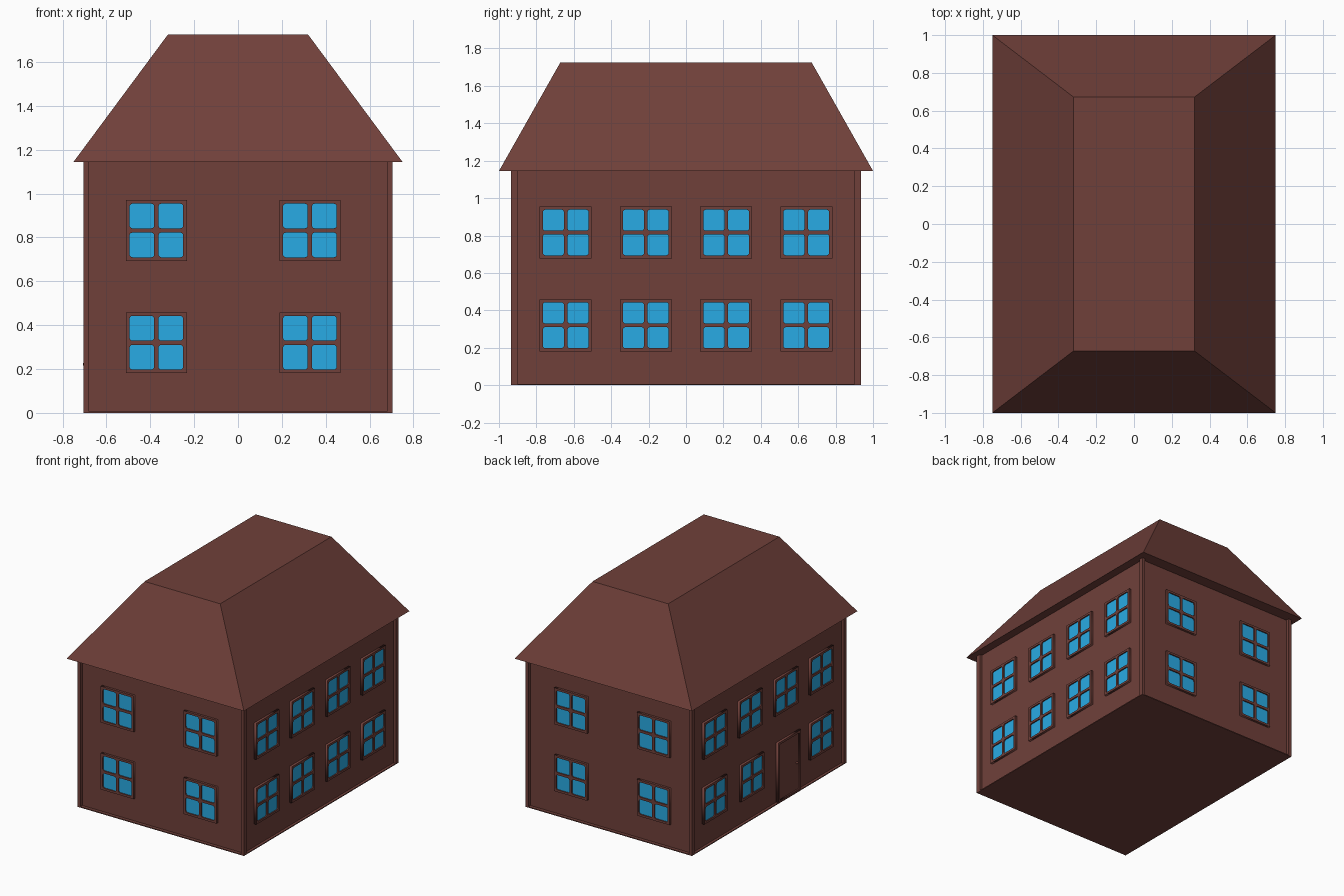
import bpy, math
from mathutils import Matrix, Vector

if "Cube" in bpy.data.objects:
    bpy.data.objects.remove(bpy.data.objects["Cube"])

def material(name, rgb):
    m = bpy.data.materials.new(name)
    m.diffuse_color = (*rgb, 1)
    m.use_nodes = True
    m.node_tree.nodes["Principled BSDF"].inputs["Base Color"].default_value = m.diffuse_color
    return m

BROWN = material("brown", (0.162, 0.051, 0.042))
BLUE = material("window_blue", (0.022, 0.407, 0.783))

WX, WY = 0.685, 0.91      # wall half sizes
OX, OY = 0.705, 0.935     # outer half sizes at the corner posts
EAVE = 1.145

def link(name, mesh, mat, matrix=None):
    if not mesh.materials:
        mesh.materials.append(mat)
    ob = bpy.data.objects.new(name, mesh)
    bpy.context.collection.objects.link(ob)
    if matrix:
        ob.matrix_world = matrix
    return ob

def frustum(name, lo, hi, mat, top=None, matrix=None):
    """Box from lo to hi; top = (half x, half y) narrows the upper face."""
    (x0, y0, z0), (x1, y1, z1) = lo, hi
    a, b = (x0, x1), (y0, y1)
    c, d = ((-top[0], top[0]), (-top[1], top[1])) if top else (a, b)
    v = [(p[i], q[j], z) for p, q, z in ((a, b, z0), (c, d, z1))
         for i, j in ((0, 0), (1, 0), (1, 1), (0, 1))]
    f = [(3, 2, 1, 0), (4, 5, 6, 7)] + [(i, (i + 1) % 4, (i + 1) % 4 + 4, i + 4) for i in range(4)]
    me = bpy.data.meshes.new(name)
    me.from_pydata(v, [], f)
    return link(name, me, mat, matrix)

def rounded_rect(cx, cy, w, h, r, steps=3):
    pts = []
    for k, (sx, sy) in enumerate(((1, 1), (-1, 1), (-1, -1), (1, -1))):
        for s in range(steps + 1 if r else 1):
            t = math.pi / 2 * (k + s / steps)
            pts.append((cx + sx * (w / 2 - r) + r * math.cos(t),
                        cy + sy * (h / 2 - r) + r * math.sin(t)))
    return pts

def outline_plate(name, outlines, depth):
    """Flat plate with holes, in the XZ plane, from y=0 out to y=-depth."""
    cu = bpy.data.curves.new(name, 'CURVE')
    cu.dimensions, cu.fill_mode, cu.extrude = '2D', 'BOTH', depth / 2
    for pts in outlines:
        sp = cu.splines.new('POLY')
        sp.points.add(len(pts) - 1)
        for p, (x, y) in zip(sp.points, pts):
            p.co = (x, y, 0, 1)
        sp.use_cyclic_u = True
    ob = bpy.data.objects.new(name, cu)
    bpy.context.collection.objects.link(ob)
    bpy.context.view_layer.update()
    me = bpy.data.meshes.new_from_object(ob.evaluated_get(bpy.context.evaluated_depsgraph_get()))
    bpy.data.objects.remove(ob)
    me.transform(Matrix.Translation((0, -depth / 2, 0)) @ Matrix.Rotation(math.pi / 2, 4, 'X'))
    me.materials.clear()
    me.materials.append(BROWN)
    return me

# Main body
frustum("base_plate", (-OX, -OY, 0), (OX, OY, 0.007), BROWN)
frustum("walls", (-WX, -WY, 0.007), (WX, WY, EAVE), BROWN)
for sx in (-1, 1):
    for sy in (-1, 1):
        xs, ys = sorted((sx * 0.68, sx * OX)), sorted((sy * 0.90, sy * OY))
        frustum("corner_post", (xs[0], ys[0], 0.007), (xs[1], ys[1], EAVE), BROWN)
frustum("roof", (-0.75, -1, EAVE), (0.75, 1, 1.725), BROWN, top=(0.32, 0.672))

# Window frame with four rounded openings
W = 0.278
frame = outline_plate("window_frame",
    [rounded_rect(0, 0, W, W, 0)] +
    [rounded_rect(x, z, 0.113, 0.113, 0.014) for x in (-0.066, 0.066) for z in (-0.066, 0.066)], 0.018)

def window(side, angle, dist, u, z):
    m = Matrix.Rotation(angle, 4, 'Z') @ Matrix.Translation((u, -dist, z))
    link(side + "_window_frame", frame, BROWN, m)
    g = 0.125
    frustum(side + "_window_glass", (-g, -0.009, -g), (g, 0, g), BLUE, matrix=m)

LOW, HIGH_END, HIGH_SIDE = 0.32, 0.832, 0.816
SIDE_U = (-0.643, -0.215, 0.215, 0.643)

# Front and back windows share the same x positions
for x in (-0.3725, 0.3275):
    for z in (LOW, HIGH_END):
        window("front", 0, WY, x, z)
        window("back", math.pi, WY, -x, z)

# Long sides; the left one has a door in the lower row
for i, u in enumerate(SIDE_U):
    window("right", math.pi / 2, WX, u, LOW)
    window("right", math.pi / 2, WX, u, HIGH_SIDE)
    window("left", -math.pi / 2, WX, u, HIGH_SIDE)
    if i != 2:
        window("left", -math.pi / 2, WX, u + (0.02 if i == 1 else 0), LOW)

# Door: frame, recessed leaf and knob
m = Matrix.Rotation(-math.pi / 2, 4, 'Z') @ Matrix.Translation((0.25, -WX, 0.007))
door_frame = outline_plate("door_frame",
    [[(-0.138, 0), (0.138, 0), (0.138, 0.455), (-0.138, 0.455)],
     [(-0.12, 0.01), (0.12, 0.01), (0.12, 0.437), (-0.12, 0.437)]], 0.018)
link("door_frame", door_frame, BROWN, m)
frustum("door_leaf", (-0.125, -0.008, 0.005), (0.125, 0, 0.44), BROWN, matrix=m)
bpy.ops.mesh.primitive_uv_sphere_add(segments=12, ring_count=8, radius=0.009,
                                     location=m @ Vector((0.095, -0.014, 0.215)))
knob = bpy.context.object
knob.name = "door_knob"
knob.data.materials.append(BROWN)
bpy.ops.object.shade_smooth()
